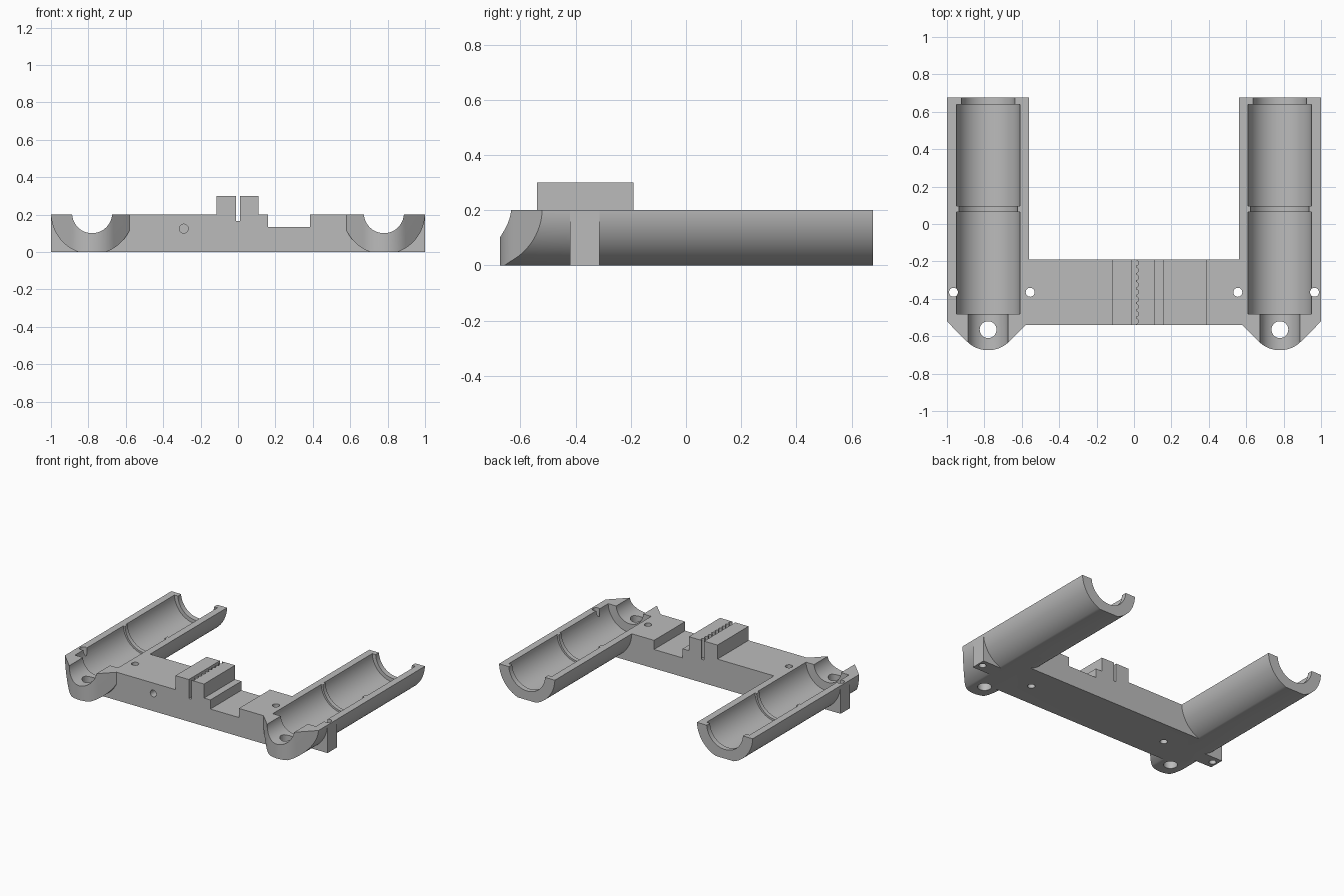
import bpy, bmesh
from math import sin, cos, pi, radians

cube = bpy.data.objects.get("Cube")
if cube:
    bpy.data.objects.remove(cube, do_unlink=True)

grey = bpy.data.materials.new("plain grey")
grey.use_nodes = True
colour = (0.5, 0.5, 0.5, 1)
grey.diffuse_color = colour
grey.node_tree.nodes["Principled BSDF"].inputs["Base Color"].default_value = colour

CX, AXIS_Z = 0.78, 0.208        # trough axis
FRONT, BACK = -0.54, -0.19      # bridge faces
TOP, END = 0.2, 0.677


def finish(name, bm):
    bmesh.ops.recalc_face_normals(bm, faces=bm.faces)
    mesh = bpy.data.meshes.new(name)
    bm.to_mesh(mesh)
    bm.free()
    mesh.materials.append(grey)
    obj = bpy.data.objects.new(name, mesh)
    bpy.context.collection.objects.link(obj)
    return obj


def prism(name, points, offset):
    """Extrude a flat outline of 3D points along an offset."""
    bm = bmesh.new()
    face = bm.faces.new([bm.verts.new(p) for p in points])
    out = bmesh.ops.extrude_face_region(bm, geom=[face])
    moved = [v for v in out["geom"] if isinstance(v, bmesh.types.BMVert)]
    bmesh.ops.translate(bm, verts=moved, vec=offset)
    return finish(name, bm)


def lathe(name, x, profile, sides=80):
    """Revolve (y, radius) pairs about the trough axis."""
    bm = bmesh.new()
    rings = []
    for y, r in profile:
        angles = [2 * pi * i / sides for i in range(sides)]
        rings.append([bm.verts.new((x + r * cos(a), y, AXIS_Z + r * sin(a))) for a in angles])
    for a, b in zip(rings, rings[1:]):
        for i in range(sides):
            j = (i + 1) % sides
            bm.faces.new((a[i], a[j], b[j], b[i]))
    bm.faces.new(rings[0])
    bm.faces.new(rings[-1])
    return finish(name, bm)


def pin(name, x, y, r, z0=-0.1, z1=0.5):
    ring = [2 * pi * i / 32 for i in range(32)]
    return prism(name, [(x + r * cos(a), y + r * sin(a), z0) for a in ring], (0, 0, z1 - z0))


def combine(target, other, operation):
    mod = target.modifiers.new(operation, "BOOLEAN")
    mod.operation, mod.object, mod.solver = operation, other, "EXACT"
    bpy.context.view_layer.objects.active = target
    bpy.ops.object.modifier_apply(modifier=mod.name)
    bpy.data.objects.remove(other, do_unlink=True)


# bridge with clamp block, belt slot and recess
section = [(-CX, 0), (CX, 0), (CX, TOP), (0.385, TOP), (0.385, 0.135), (0.16, 0.135),
           (0.16, TOP), (0.11, TOP), (0.11, 0.3), (0.01, 0.3), (0.01, 0.165),
           (-0.01, 0.165), (-0.01, 0.3), (-0.115, 0.3), (-0.115, TOP), (-CX, TOP)]
body = prism("carriage_body", [(x, FRONT, z) for x, z in section], (0, BACK - FRONT, 0))

# half-round troughs with rounded noses, and side lugs
for side in (-1, 1):
    x = side * CX
    trough = lathe("trough", x, [(-0.8, 0.22), (0.8, 0.22)])
    arc = [radians(225 + 90 * i / 20) for i in range(21)]
    plan = [(x - 0.23, END), (x - 0.23, -0.511)]
    plan += [(x + 0.16 * cos(a), -0.515 + 0.16 * sin(a)) for a in arc]
    plan += [(x + 0.23, -0.511), (x + 0.23, END)]
    limit = prism("trough_limit", [(px, py, 0) for px, py in plan], (0, 0, TOP))
    combine(trough, limit, "INTERSECT")
    combine(body, trough, "UNION")
    lug = prism("lug", [(x, -0.42, 0), (side, -0.42, 0), (side, -0.313, 0), (x, -0.313, 0)],
                (0, 0, TOP))
    combine(body, lug, "UNION")

# stepped bores and vertical screw holes
bore_steps = [(-0.8, -0.48, 0.107), (-0.48, 0.065, 0.17), (0.065, 0.095, 0.157),
              (0.095, 0.64, 0.17), (0.64, 0.8, 0.143)]
profile = [(y, r) for y0, y1, r in bore_steps for y in (y0, y1)]
for side in (-1, 1):
    combine(body, lathe("bore", side * CX, profile), "DIFFERENCE")
    for hx, hy, r in ((CX, -0.565, 0.045), (0.965, -0.365, 0.024), (0.555, -0.365, 0.024)):
        combine(body, pin("screw_hole", side * hx, hy, r), "DIFFERENCE")

# scalloped belt teeth along the slot
for i in range(9):
    combine(body, pin("tooth_cut", 0.009, -0.52 + 0.039 * i, 0.015, 0.165, 0.4), "DIFFERENCE")

# blind hole in the front face
ring = [2 * pi * i / 32 for i in range(32)]
hole = prism("front_hole", [(-0.29 + 0.024 * cos(a), -0.7, 0.125 + 0.024 * sin(a)) for a in ring],
             (0, 0.4, 0))
combine(body, hole, "DIFFERENCE")

bpy.ops.object.select_all(action="DESELECT")
body.select_set(True)
bpy.context.view_layer.objects.active = body
bpy.ops.object.shade_smooth_by_angle(angle=radians(30))
